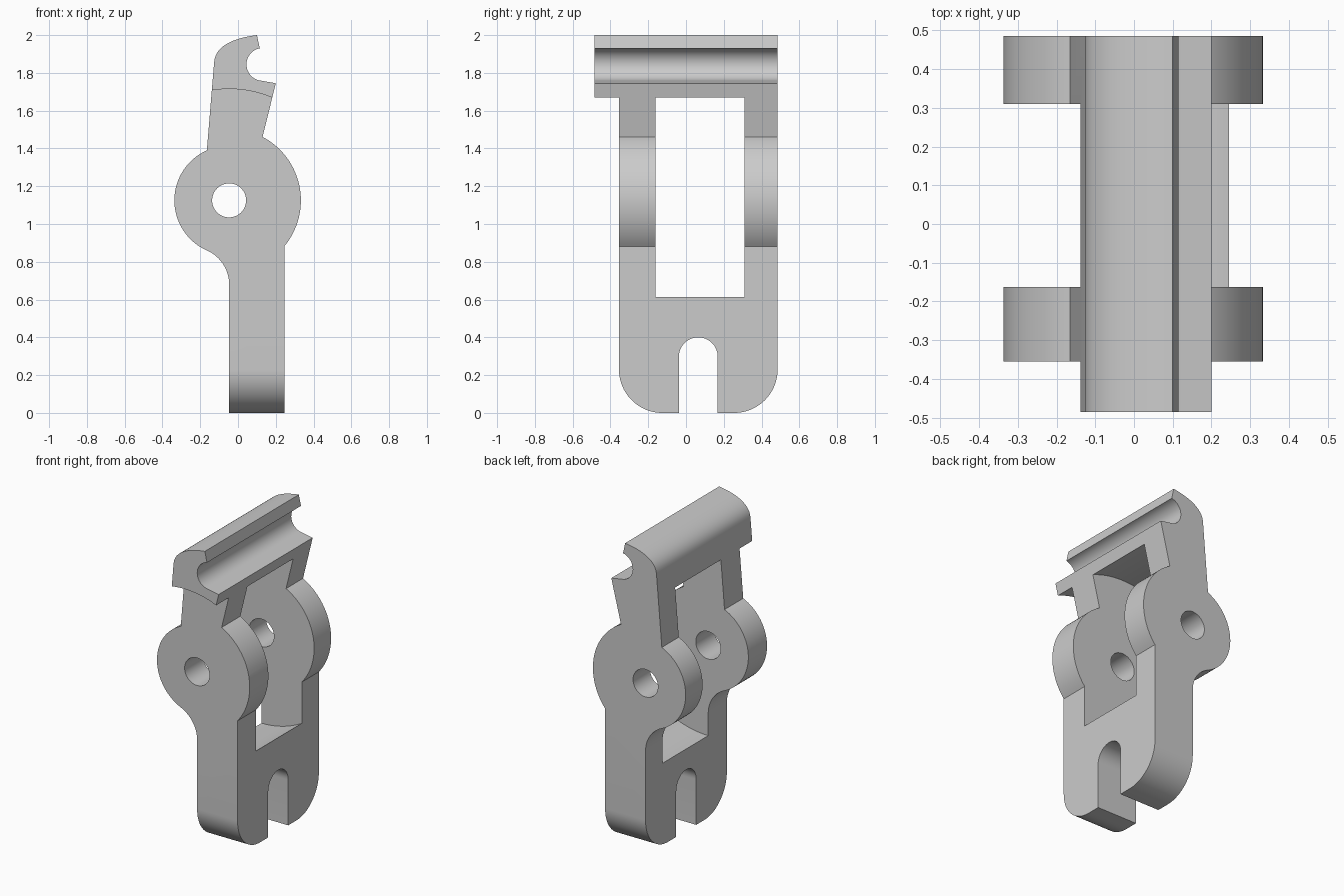
import bpy, bmesh
from math import sin, cos, radians
from mathutils import Vector
from mathutils.geometry import interpolate_bezier

if "Cube" in bpy.data.objects:
    bpy.data.objects.remove(bpy.data.objects["Cube"])

PX, PZ = -0.047, 1.125        # pivot centre, shared by most arcs


def arc(cx, cy, r, a0, a1, n):
    angles = [radians(a0 + (a1 - a0) * i / n) for i in range(n + 1)]
    return [(cx + r * cos(a), cy + r * sin(a)) for a in angles]


def prism(name, pts, axis, lo, hi):
    """Extrude an outline along y (points are x,z) or along x (points are y,z)."""
    bm = bmesh.new()
    place = (lambda p: (p[0], lo, p[1])) if axis == 'y' else (lambda p: (lo, p[0], p[1]))
    face = bm.faces.new([bm.verts.new(place(p)) for p in pts])
    ext = bmesh.ops.extrude_face_region(bm, geom=[face])
    shift = Vector((0, hi - lo, 0) if axis == 'y' else (hi - lo, 0, 0))
    bmesh.ops.translate(bm, vec=shift,
                        verts=[v for v in ext['geom'] if isinstance(v, bmesh.types.BMVert)])
    bmesh.ops.recalc_face_normals(bm, faces=bm.faces)
    mesh = bpy.data.meshes.new(name)
    bm.to_mesh(mesh)
    bm.free()
    obj = bpy.data.objects.new(name, mesh)
    bpy.context.collection.objects.link(obj)
    return obj


def carve(target, cutter, operation='DIFFERENCE'):
    cutter.hide_render = True
    mod = target.modifiers.new('carve', 'BOOLEAN')
    mod.object, mod.operation, mod.solver = cutter, operation, 'EXACT'
    bpy.context.view_layer.objects.active = target
    bpy.ops.object.modifier_apply(modifier=mod.name)
    bpy.data.objects.remove(cutter)


# Lever body: front silhouette with pivot lobe, neck and hooked head
top = interpolate_bezier(Vector((0.1, 2.0)), Vector((-0.02, 1.985)),
                         Vector((-0.118, 1.945)), Vector((-0.126, 1.86)), 16)
profile = [(PX, 0), (0.245, 0)]
profile += arc(PX, PZ, 0.38, -39.8, 62.2, 32)             # right of lobe
profile += [(0.2, 1.745)]
profile += arc(0.132, 1.845, 0.087, -95, -259, 24)        # rod groove
profile += [(v.x, v.y) for v in top]                      # rounded head
profile += arc(PX, PZ, 0.29, 114, 246.2, 32)              # left of lobe
profile += arc(PX - 0.1965, 0.68, 0.1965, 66.2, 0, 16)    # fillet into foot
lever = prism('lever_body', profile, 'y', -0.6, 0.6)

# Side silhouette: rounded foot, open slot, wide head
L, R, H, C = -0.355, 0.485, 0.485, 0.23
side = [(-H, 2.1), (-H, 1.2), (L, 1.2)]
side += arc(L + C, C, C, 180, 270, 20)
side += [(-0.038, 0)] + arc(0.065, 0.297, 0.103, 180, 0, 24) + [(0.168, 0)]
side += arc(R - C, C, C, 270, 360, 20)
side += [(R, 2.1)]
carve(lever, prism('side_outline', side, 'x', -1, 1), 'INTERSECT')

# Round clearances: window between the arms, and under the head overhang
for name, lo, hi in (('window', -0.162, 0.31), ('overhang', -0.7, L)):
    carve(lever, prism(name, arc(PX, PZ, 0.59, 0, 360, 128)[:-1], 'y', lo, hi))

# Pivot pin hole
carve(lever, prism('pin_hole', arc(PX, PZ, 0.09, 0, 360, 48)[:-1], 'y', -0.8, 0.8))

# Smooth the curved walls, keep the edges sharp
bpy.ops.object.select_all(action='DESELECT')
lever.select_set(True)
bpy.context.view_layer.objects.active = lever
bpy.ops.object.shade_smooth_by_angle(angle=radians(25))
